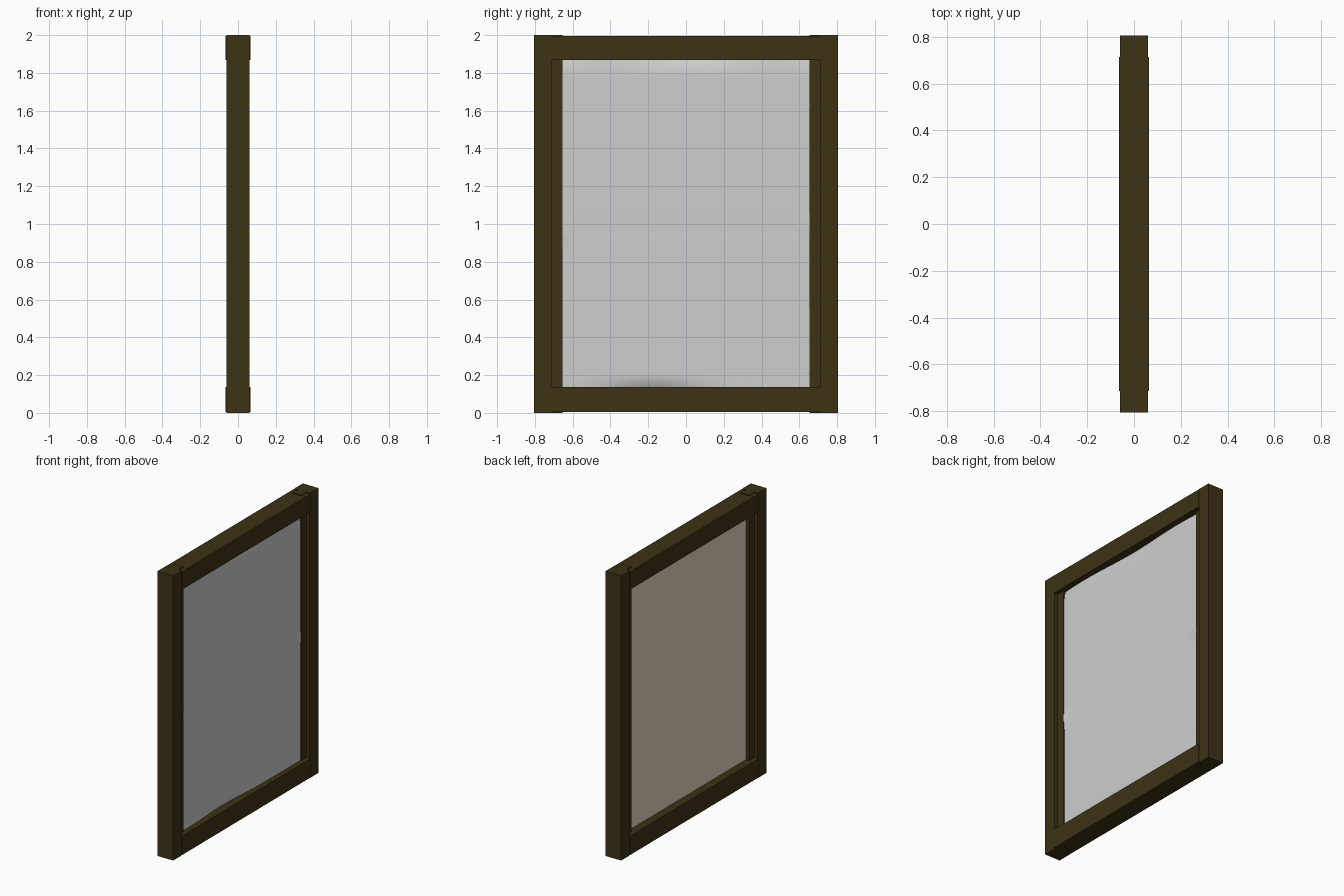
import bpy, bmesh, math
from mathutils import Vector

if "Cube" in bpy.data.objects:
    bpy.data.objects.remove(bpy.data.objects["Cube"])


def material(name, rgb):
    m = bpy.data.materials.new(name)
    m.diffuse_color = (*rgb, 1)
    m.use_nodes = True
    m.node_tree.nodes["Principled BSDF"].inputs["Base Color"].default_value = m.diffuse_color
    return m


wood = material("dark_wood", (0.047, 0.032, 0.0075))
board = material("beige_board", (0.79, 0.68, 0.53))
sheet = material("grey_paper", (0.62, 0.62, 0.62))


def finish(name, bm, mat):
    bmesh.ops.recalc_face_normals(bm, faces=bm.faces)
    me = bpy.data.meshes.new(name)
    bm.to_mesh(me)
    bm.free()
    me.materials.append(mat)
    ob = bpy.data.objects.new(name, me)
    bpy.context.collection.objects.link(ob)
    return ob


def box(name, lo, hi, mat):
    bm = bmesh.new()
    bmesh.ops.create_cube(bm, size=1)
    lo, hi = Vector(lo), Vector(hi)
    for v in bm.verts:
        v.co = (lo + hi) / 2 + v.co * (hi - lo)
    return finish(name, bm, mat)


# Upright stiles with a thinner inner lip, full height
half = [(0.06, 0.805), (0.06, 0.71), (0.035, 0.71), (0.035, 0.655)]
outline = half + [(-x, y) for x, y in reversed(half)]
for name, side in (("front_stile", -1), ("back_stile", 1)):
    bm = bmesh.new()
    face = bm.faces.new([bm.verts.new((x, y * side, 0)) for x, y in outline])
    ext = bmesh.ops.extrude_face_region(bm, geom=[face])["geom"]
    bmesh.ops.translate(bm, vec=(0, 0, 2),
                        verts=[g for g in ext if isinstance(g, bmesh.types.BMVert)])
    finish(name, bm, wood)

# Slightly thicker rails between the stiles
for name, z0, z1 in (("bottom_rail", 0.005, 0.138), ("top_rail", 1.868, 1.995)):
    box(name, (-0.065, -0.714, z0), (0.065, 0.714, z1), wood)

# Thin backing board
box("backing_board", (-0.008, -0.67, 0.12), (-0.002, 0.67, 1.88), board)


def bump(t, centre, width):
    return math.exp(-((t - centre) / width) ** 2)


# Creased paper sheet whose top and bottom edges curl back
bm = bmesh.new()
bmesh.ops.create_grid(bm, x_segments=40, y_segments=60, size=0.5)
for v in bm.verts:
    y, z = v.co.x * 1.32, 1.003 + v.co.y * 1.735
    x = 0.027 + 0.001 * math.sin(3 * y + 2 * z)
    x -= 0.02 * max(0, (z - 1.79) / 0.08) ** 2 * (0.6 + 0.4 * math.cos(7 * y))
    x -= 0.02 * max(0, (0.19 - z) / 0.055) ** 2 * bump(y, -0.18, 0.25)
    x -= 0.002 * bump(z, 0.98, 0.03)
    x += 0.008 * bump(z, 0.95, 0.05) * bump(y, -0.66, 0.03)
    x += 0.008 * bump(z, 1.0, 0.04) * bump(y, 0.66, 0.04)
    v.co = (x, y, z)
for f in bm.faces:
    f.smooth = True
finish("paper_sheet", bm, sheet)
